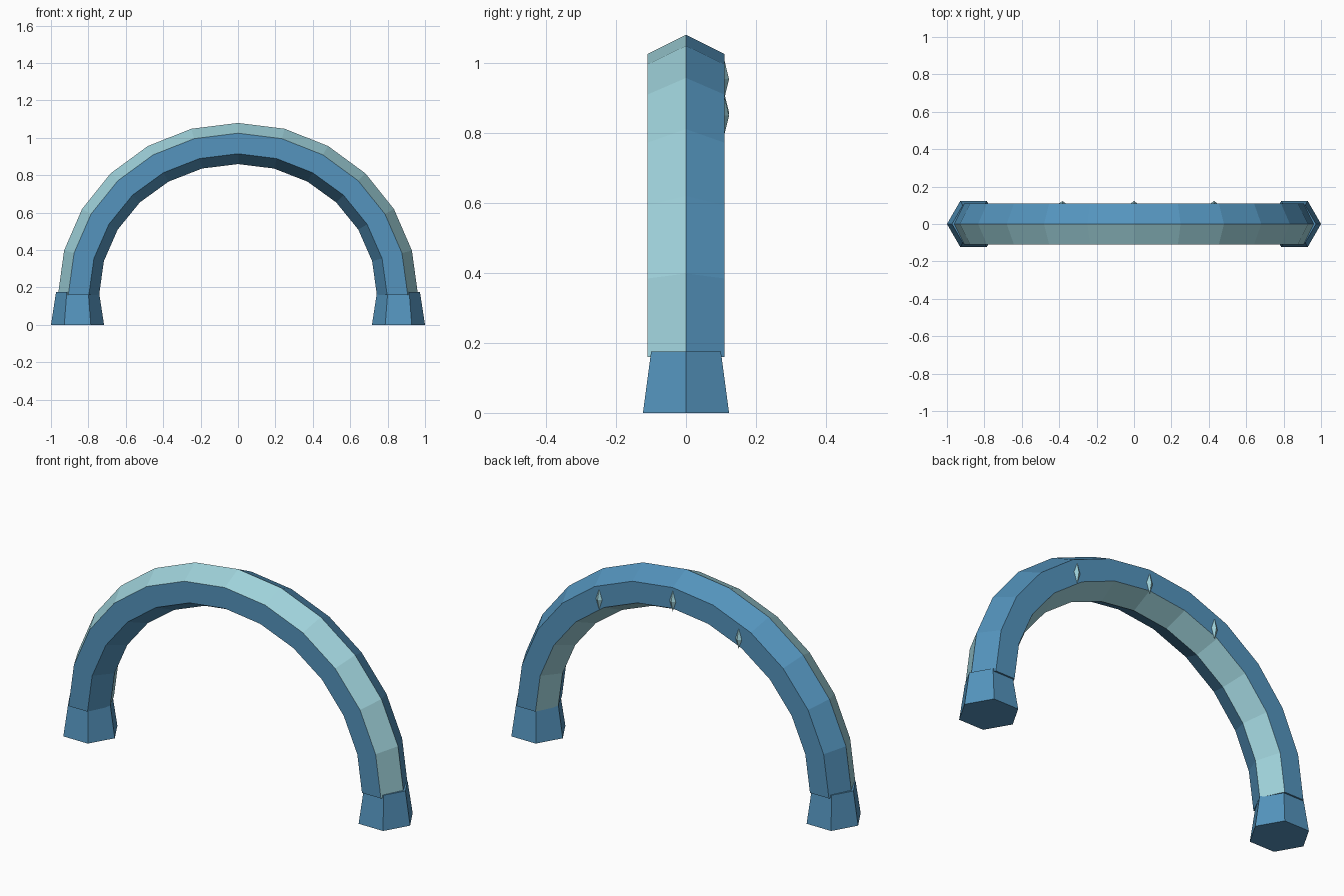
import bpy, bmesh, math

if "Cube" in bpy.data.objects:
    bpy.data.objects.remove(bpy.data.objects["Cube"])


def material(name, rgb):
    m = bpy.data.materials.new(name)
    m.diffuse_color = (*rgb, 1.0)
    m.use_nodes = True
    m.node_tree.nodes["Principled BSDF"].inputs["Base Color"].default_value = m.diffuse_color
    return m


BLUE = material("steel blue", (0.089, 0.296, 0.51))
TEAL = material("pale teal", (0.35, 0.65, 0.71))


def loft(name, rings, mats, teal_strips=()):
    """Skin a list of rings, cap both ends, colour chosen strips teal."""
    bm = bmesh.new()
    rows = [[bm.verts.new(p) for p in ring] for ring in rings]
    n = len(rows[0])
    for a, b in zip(rows, rows[1:]):
        for i in range(n):
            j = (i + 1) % n
            f = bm.faces.new((a[i], a[j], b[j], b[i]))
            f.material_index = 1 if i in teal_strips else 0
    bm.faces.new(rows[0])
    bm.faces.new(rows[-1])
    bmesh.ops.recalc_face_normals(bm, faces=bm.faces[:])
    me = bpy.data.meshes.new(name)
    bm.to_mesh(me)
    bm.free()
    for m in mats:
        me.materials.append(m)
    ob = bpy.data.objects.new(name, me)
    bpy.context.collection.objects.link(ob)
    return ob


# Arch: hexagonal section swept over a half ellipse, corners pointing out and in
SPRING_Z, RX, RZ, SECTION = 0.16, 0.8525, 0.81, 0.11
# section corners as (radial offset, y)
corners = [(SECTION * math.cos(math.radians(60 * k)),
            SECTION * math.sin(math.radians(60 * k)) / math.sin(math.radians(60)))
           for k in range(6)]
arch_rings = []
for s in range(13):
    t = math.radians(-90 + 15 * s)
    arch_rings.append([((RX + r) * math.sin(t), y, SPRING_Z + (RZ + r) * math.cos(t))
                       for r, y in corners])
# strip 5 is the outer front bevel, strip 2 the inner back bevel
loft("arch", arch_rings, [BLUE, TEAL], teal_strips=(2, 5))

# Feet: flared hexagonal blocks
for side, label in ((-1, "left"), (1, "right")):
    rings = [[(side * 0.858 + r * math.cos(math.radians(60 * k)),
               r * math.sin(math.radians(60 * k)), z) for k in range(6)]
             for r, z in ((0.142, 0.0), (0.115, 0.175))]
    loft(label + "_foot", rings, [BLUE])

# Crystals: slim diamonds set into the back face
for i, (x, z) in enumerate(((-0.383, 0.858), (0.0, 0.953), (0.428, 0.849))):
    bm = bmesh.new()
    top = bm.verts.new((x, 0.11, z + 0.053))
    bottom = bm.verts.new((x, 0.11, z - 0.053))
    belt = [bm.verts.new((x + dx, 0.11 + dy, z))
            for dx, dy in ((0.018, 0), (0, 0.013), (-0.018, 0), (0, -0.013))]
    for k in range(4):
        a, b = belt[k], belt[(k + 1) % 4]
        bm.faces.new((a, b, top))
        bm.faces.new((b, a, bottom))
    me = bpy.data.meshes.new("crystal")
    bm.to_mesh(me)
    bm.free()
    me.materials.append(TEAL)
    bpy.context.collection.objects.link(bpy.data.objects.new(f"crystal_{i + 1}", me))
